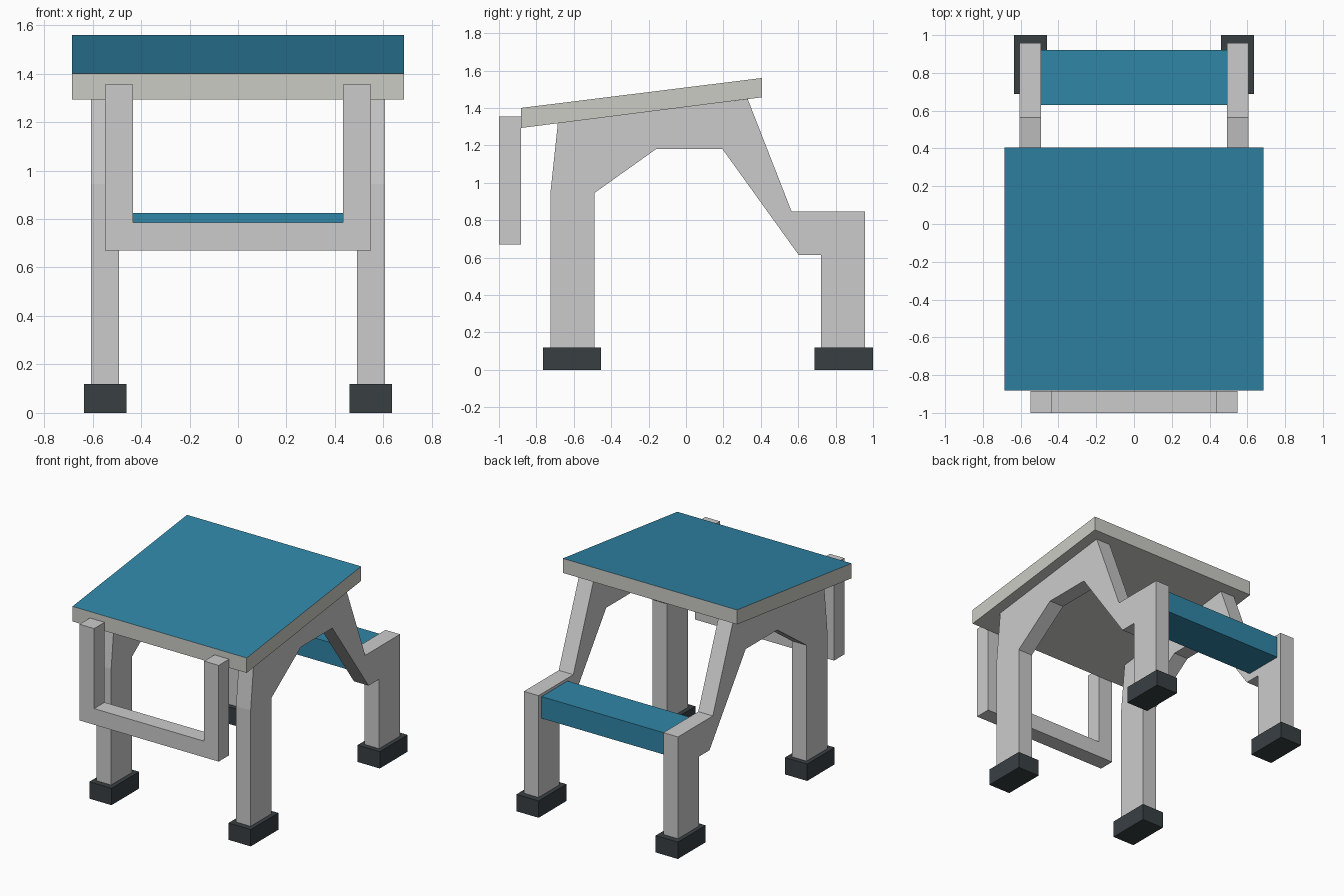
import bpy, bmesh

if "Cube" in bpy.data.objects:
    bpy.data.objects.remove(bpy.data.objects["Cube"])


def material(name, rgb):
    m = bpy.data.materials.new(name)
    m.diffuse_color = (*rgb, 1)
    m.use_nodes = True
    m.node_tree.nodes["Principled BSDF"].inputs["Base Color"].default_value = m.diffuse_color
    return m


BLUE = material("blue", (0.03, 0.24, 0.39))
DARK = material("dark_rubber", (0.04, 0.05, 0.055))
PALE = material("pale_edge", (0.6, 0.6, 0.56))


def prism(name, profile, axis, lo, hi, *mats):
    """Extrude a 2D profile along 'x' (points are y,z) or 'y' (points are x,z)."""
    bm = bmesh.new()
    place = (lambda a, b: (lo, a, b)) if axis == 'x' else (lambda a, b: (a, lo, b))
    face = bm.faces.new([bm.verts.new(place(a, b)) for a, b in profile])
    ext = bmesh.ops.extrude_face_region(bm, geom=[face])
    moved = [g for g in ext['geom'] if isinstance(g, bmesh.types.BMVert)]
    shift = (hi - lo, 0, 0) if axis == 'x' else (0, hi - lo, 0)
    bmesh.ops.translate(bm, verts=moved, vec=shift)
    bmesh.ops.recalc_face_normals(bm, faces=bm.faces)
    mesh = bpy.data.meshes.new(name)
    bm.to_mesh(mesh)
    bm.free()
    for m in mats:
        mesh.materials.append(m)
    obj = bpy.data.objects.new(name, mesh)
    bpy.context.collection.objects.link(obj)
    return obj


def rect(a0, a1, b0, b1):
    return [(a0, b0), (a1, b0), (a1, b1), (a0, b1)]


# Side frames: front leg, arch and stepped rear leg in one profile
frame = [(-0.725, 0.1), (-0.725, 0.945), (-0.685, 1.32), (0.33, 1.447),
         (0.565, 0.845), (0.957, 0.845), (0.957, 0.1), (0.722, 0.1),
         (0.722, 0.615), (0.602, 0.615), (0.195, 1.18), (-0.16, 1.18),
         (-0.49, 0.945), (-0.49, 0.1)]
for side, s in (("left", -1), ("right", 1)):
    prism(side + "_side_frame", frame, 'x', s * 0.492, s * 0.607)
    # Rubber feet
    for end, y0, y1 in (("front", -0.765, -0.455), ("rear", 0.687, 1.0)):
        prism(f"{side}_{end}_foot", rect(y0, y1, 0, 0.12), 'x',
              s * 0.461, s * 0.636, DARK)

# Sloping top board with a blue upper face
board = prism("top_board", [(-0.882, 1.293), (0.406, 1.457), (0.406, 1.56), (-0.882, 1.4)],
              'x', -0.686, 0.686, PALE, BLUE)
for p in board.data.polygons:
    p.material_index = 1 if p.normal.z > 0.5 else 0

# Blue rear step between the frames
prism("rear_step", rect(0.63, 0.922, 0.67, 0.825), 'x', -0.492, 0.492, BLUE)

# U-shaped front handle
handle = [(-0.548, 0.67), (0.548, 0.67), (0.548, 1.355), (0.433, 1.355),
          (0.433, 0.785), (-0.433, 0.785), (-0.433, 1.355), (-0.548, 1.355)]
prism("front_handle", handle, 'y', -1.0, -0.883)
